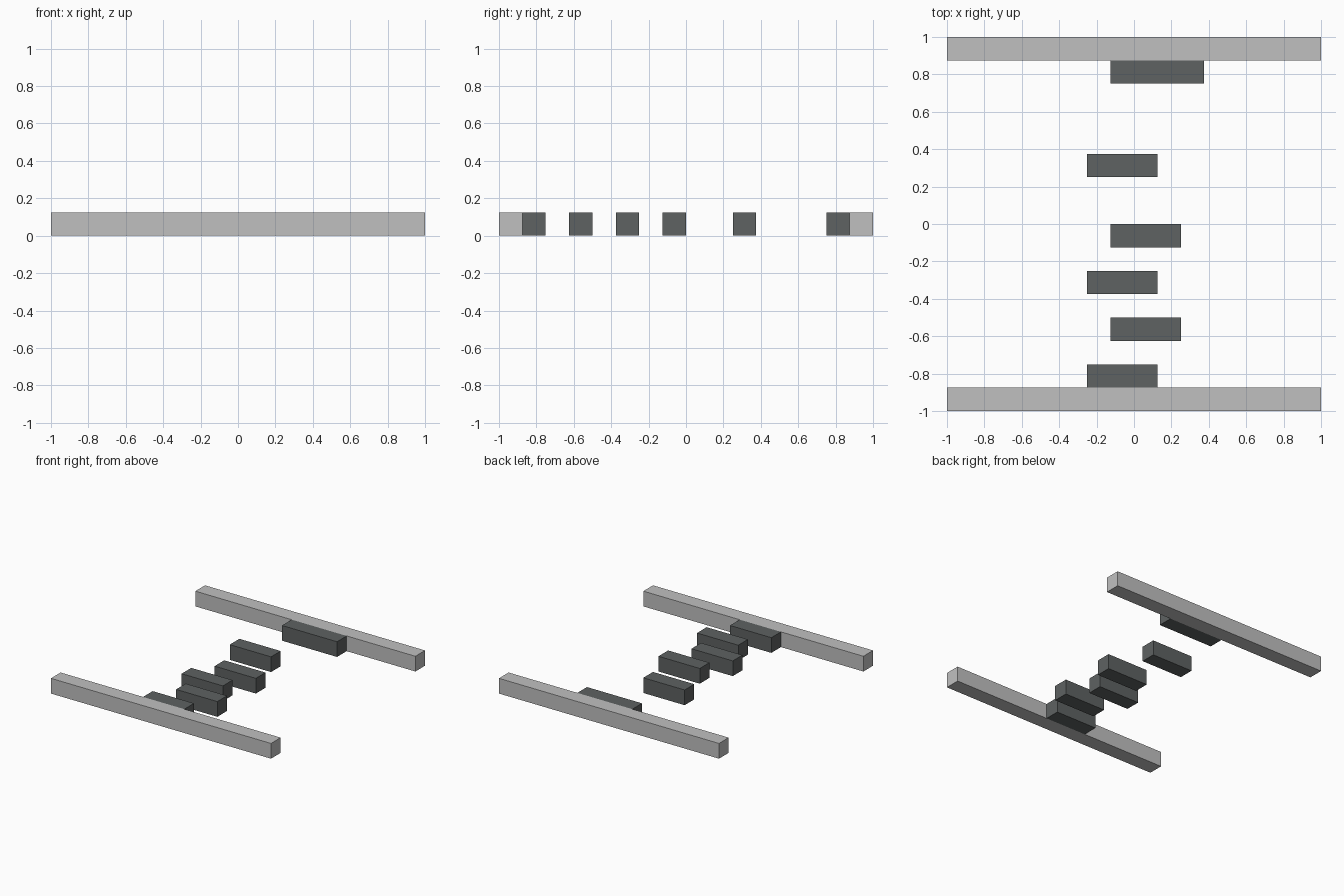
import bpy

if "Cube" in bpy.data.objects:
    bpy.data.objects.remove(bpy.data.objects["Cube"])


def material(name, colour):
    mat = bpy.data.materials.new(name)
    mat.diffuse_color = (*colour, 1.0)
    mat.use_nodes = True
    mat.node_tree.nodes["Principled BSDF"].inputs["Base Color"].default_value = mat.diffuse_color
    return mat


light_grey = material("light grey", (0.53, 0.53, 0.53))
dark_grey = material("dark slate grey", (0.112, 0.122, 0.122))

T = 0.125  # thickness shared by every block


def block(name, x0, x1, y0, mat):
    """Flat-faced bar from x0 to x1, with its front at y0, resting on z = 0."""
    bpy.ops.mesh.primitive_cube_add(size=1, location=((x0 + x1) / 2, y0 + T / 2, T / 2))
    ob = bpy.context.object
    ob.name = name
    ob.scale = (x1 - x0, T, T)
    bpy.ops.object.transform_apply(location=False, rotation=False, scale=True)
    ob.data.materials.append(mat)
    return ob


# Long bars at the front and back
block("front_bar", -1, 1, -1, light_grey)
block("back_bar", -1, 1, 1 - T, light_grey)

# Staggered stepping blocks: left end, right end, front edge
steps = [
    (-0.25, 0.125, -0.875),
    (-0.125, 0.25, -0.625),
    (-0.25, 0.125, -0.375),
    (-0.125, 0.25, -0.125),
    (-0.25, 0.125, 0.25),
    (-0.125, 0.375, 0.75),
]
for i, (x0, x1, y0) in enumerate(steps, 1):
    block(f"step_{i}", x0, x1, y0, dark_grey)
